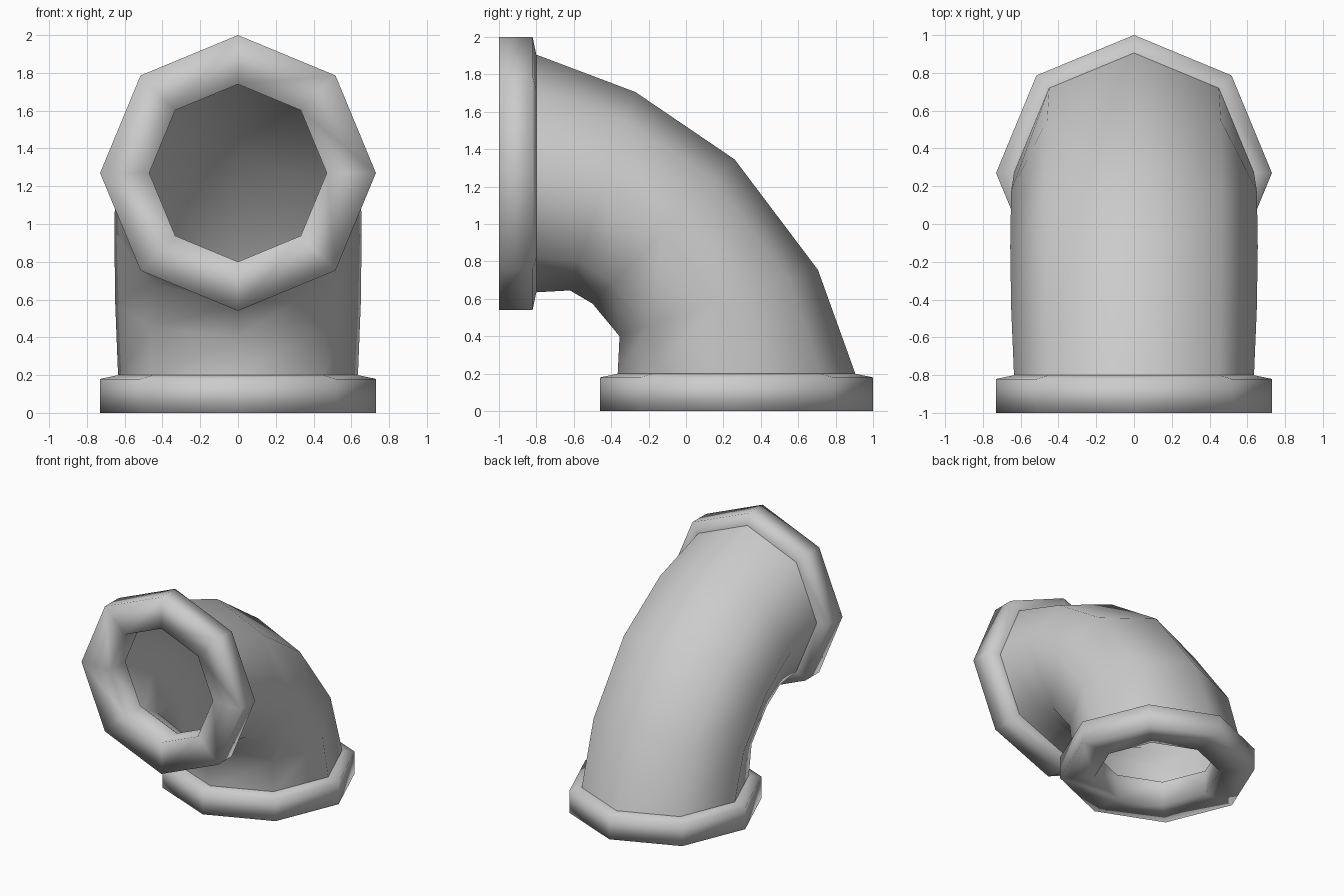
import bpy
import bmesh
import math

if "Cube" in bpy.data.objects:
    bpy.data.objects.remove(bpy.data.objects["Cube"])

SIDES = 8


def loft(name, rings):
    """Skin octagonal rings, each given as (inner yz, outer yz, half width in x)."""
    bm = bmesh.new()
    loops = []
    for inner, outer, half in rings:
        my, mz = (inner[0] + outer[0]) / 2, (inner[1] + outer[1]) / 2
        loop = []
        for k in range(SIDES):
            a = 2 * math.pi * k / SIDES
            c = math.cos(a)
            loop.append(bm.verts.new((half * math.sin(a),
                                      my + (outer[0] - my) * c,
                                      mz + (outer[1] - mz) * c)))
        loops.append(loop)
    for a, b in zip(loops, loops[1:]):
        for k in range(SIDES):
            n = (k + 1) % SIDES
            bm.faces.new((a[k], a[n], b[n], b[k]))
    for f in bm.faces:
        f.smooth = True
    mesh = bpy.data.meshes.new(name)
    bm.to_mesh(mesh)
    bm.free()
    obj = bpy.data.objects.new(name, mesh)
    bpy.context.collection.objects.link(obj)
    return obj


def swap(p):
    """Mirror a yz point across the elbow's diagonal."""
    return (p[1] - 1, p[0] + 1)


# Flanges: (radius, depth) profile from inside the bore round to the pipe
profile = [(0.47, 0.2), (0.47, 0), (0.73, 0), (0.73, 0.18), (0.635, 0.2)]
CZ = 1.27
front = [((t - 1, CZ - r), (t - 1, CZ + r), r) for r, t in profile]
loft("front_flange", front)
loft("base_flange", [(swap(i), swap(o), r) for i, o, r in reversed(front)])

# Curved elbow pipe from the front flange down to the base flange
loft("elbow_pipe", [
    ((-0.80, 0.635), (-0.80, 1.905), 0.635),
    ((-0.62, 0.645), (-0.27, 1.705), 0.65),
    ((-0.50, 0.575), (0.26, 1.345), 0.655),
    ((-0.355, 0.40), (0.705, 0.755), 0.65),
    ((-0.365, 0.20), (0.905, 0.20), 0.635),
])
